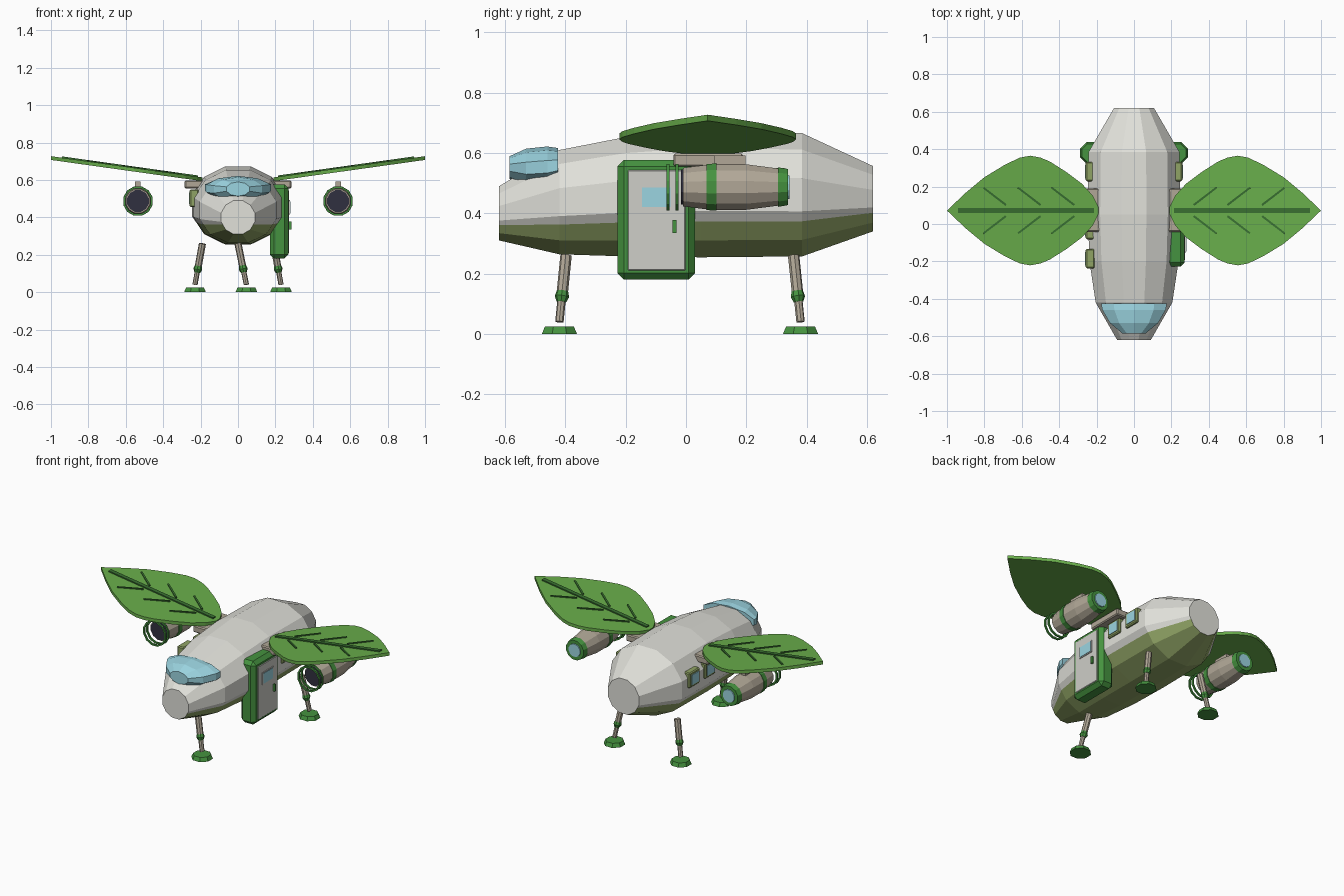
import bpy, bmesh
from math import sin, cos, pi, radians
from mathutils import Vector

if "Cube" in bpy.data.objects:
    bpy.data.objects.remove(bpy.data.objects["Cube"])


def mat(name, r, g, b):
    m = bpy.data.materials.new(name)
    m.diffuse_color = (r, g, b, 1)
    m.use_nodes = True
    m.node_tree.nodes["Principled BSDF"].inputs["Base Color"].default_value = m.diffuse_color
    return m


HULL = mat("hull_white", .75, .75, .70)
OLIVE = mat("olive", .28, .37, .13)
GREEN = mat("green", .06, .29, .05)
LEAF = mat("leaf_green", .14, .42, .07)
VEIN = mat("vein_green", .04, .16, .03)
TAUPE = mat("taupe", .44, .39, .31)
GLASS = mat("glass", .33, .66, .75)
DARK = mat("dark_intake", .03, .03, .05)
PANEL = mat("door_panel", .62, .62, .58)


def finish(name, bm, *mats):
    bmesh.ops.recalc_face_normals(bm, faces=bm.faces[:])
    me = bpy.data.meshes.new(name)
    bm.to_mesh(me)
    bm.free()
    ob = bpy.data.objects.new(name, me)
    bpy.context.collection.objects.link(ob)
    for m in mats:
        me.materials.append(m)
    return ob


def loft(name, rings, *mats, pick=None, closed=False):
    """Skin a row of equal rings; cap the ends, or join them when closed."""
    bm = bmesh.new()
    vs = [[bm.verts.new(p) for p in r] for r in rings]
    n = len(rings[0])
    pairs = list(zip(vs, vs[1:])) + ([(vs[-1], vs[0])] if closed else [])
    for a, b in pairs:
        for i in range(n):
            j = (i + 1) % n
            f = bm.faces.new((a[i], a[j], b[j], b[i]))
            f.material_index = pick(i) if pick else 0
    if not closed:
        bm.faces.new(vs[0])
        bm.faces.new(vs[-1])
    return finish(name, bm, *mats)


def box(name, x, y, z, m, bevel=0):
    bm = bmesh.new()
    bmesh.ops.create_cube(bm, size=1)
    for v in bm.verts:
        v.co = [(a + b) / 2 + c * abs(b - a) for (a, b), c in zip((x, y, z), v.co)]
    if bevel:
        bmesh.ops.bevel(bm, geom=bm.edges[:], offset=bevel, segments=1, affect='EDGES')
    return finish(name, bm, m)


def rod(name, p, q, r1, r2, n, m):
    p, q = Vector(p), Vector(q)
    rot = (q - p).to_track_quat('Z', 'Y')
    rings = [[c + rot @ Vector((r * cos(2 * pi * (i + .5) / n), r * sin(2 * pi * (i + .5) / n), 0))
              for i in range(n)] for c, r in ((p, r1), (q, r2))]
    return loft(name, rings, m)


def turned(name, cx, cz, profile, m, n=12, closed=False):
    """Round part about a y axis, profile given as (y, radius)."""
    rings = [[(cx + r * sin(2 * pi * (i + .5) / n), y, cz + r * cos(2 * pi * (i + .5) / n))
              for i in range(n)] for y, r in profile]
    return loft(name, rings, m, closed=closed)


# Fuselage: twelve-sided hull, with one extra point per side for the olive paint line
def section(y, w, lo, hi):
    half = []
    for a in (15, 45, 75, 105, 135, 165):
        half.append((w * sin(radians(a)) / .966,
                     (lo + hi) / 2 - (hi - lo) / 2 * cos(radians(a)) / .966))
    (x1, z1), (x2, z2) = half[1], half[2]
    half.insert(2, (x1 + (x2 - x1) * .65, z1 + (z2 - z1) * .65))
    return [(x, y, z) for x, z in half] + [(-x, y, z) for x, z in reversed(half)]


hull = [section(*s) for s in ((-.62, .09, .31, .49), (-.42, .205, .264, .61),
                              (-.2, .238, .257, .653), (.05, .247, .254, .673),
                              (.385, .243, .257, .666), (.62, .107, .34, .557))]
loft("fuselage", hull, HULL, OLIVE, pick=lambda i: int(i in (0, 1, 11, 12, 13)))

# Cockpit canopy
canopy = []
for y, w, lo, hi in ((-.424, .185, .505, .614), (-.46, .178, .49, .619),
                     (-.53, .135, .487, .612), (-.585, .065, .515, .588)):
    canopy.append([(w * cos(2 * pi * (i + .5) / 10), y,
                    (lo + hi) / 2 + (hi - lo) / 2 * sin(2 * pi * (i + .5) / 10) / .96)
                   for i in range(10)])
loft("cockpit_canopy", canopy, GLASS)

# Door on the right side
box("door_frame", (.17, .27), (-.228, .03), (.18, .577), GREEN, .022)
box("door_panel", (.25, .274), (-.193, -.002), (.21, .543), PANEL, .003)
box("door_window_frame", (.26, .278), (-.152, -.045), (.415, .492), PANEL)
box("door_window", (.26, .28), (-.146, -.051), (.421, .486), GLASS)
box("door_handle", (.27, .286), (-.044, -.032), (.335, .378), GREEN)

# Side windows
for side, ys in ((-1, (-.185, -.03, .125, .28)), (1, (.125, .28))):
    for y in ys:
        box("window_frame", (side * .21, side * .258), (y - .052, y + .052), (.455, .55), OLIVE, .006)
        box("window_pane", (side * .24, side * .262), (y - .036, y + .036), (.471, .534), GLASS)

# Leaf wings, engines and their mounts
outline = [(.19, .02), (.22, .08), (.28, .145), (.36, .205), (.45, .262), (.50, .283), (.555, .293),
           (.61, .283), (.69, .245), (.80, .178), (.90, .095)]
WY = .072


def wing_z(x):
    return .615 + (x - .2) * .14


for side in (-1, 1):
    loop = [(x, WY + w) for x, w in outline] + [(1, WY)] + [(x, WY - w) for x, w in reversed(outline)]
    loft("leaf_wing", [[(side * x, y, wing_z(x) - d) for x, y in loop] for d in (0, .02)], LEAF)
    rib = [[(side * x, WY + dy, wing_z(x) + dz) for dy, dz in
            ((-.013, -.004), (.013, -.004), (.013, .007), (-.013, .007))] for x in (.215, .94)]
    loft("leaf_midrib", rib, VEIN)
    for x in (.32, .50, .685):
        for s in (-1, 1):
            rod("leaf_vein", (side * x, WY + s * .03, wing_z(x)),
                (side * (x + .12), WY + s * .122, wing_z(x + .12)), .008, .007, 4, VEIN)
    box("wing_root", (side * .17, side * .285), (-.042, .19), (.555, .598), TAUPE, .006)

    ex, ez = side * .535, .487
    box("engine_pylon", (ex - .015, ex + .015), (.095, .197), (.55, .592), TAUPE)
    turned("engine_body", ex, ez, ((-.01, .066), (.08, .078), (.2, .078), (.335, .06)), TAUPE)
    turned("engine_intake", ex, ez, ((-.016, .06), (0, .06)), DARK)
    turned("engine_band", ex, ez, ((.068, .079), (.102, .081)), GREEN)
    turned("engine_tail_ring", ex, ez, ((.305, .068), (.338, .062)), GREEN)
    turned("engine_exhaust", ex, ez, ((.33, .043), (.343, .04)), GLASS)
    for y in (-.06, -.03):
        turned("intake_hoop", ex, ez, ((y - .005, .08), (y + .005, .08),
                                       (y + .005, .07), (y - .005, .07)), GREEN, closed=True)

# Landing legs: one in front, two behind
for name, top, foot in (("front_leg", (0, -.398), (.045, -.42)),
                        ("rear_leg_right", (.19, .357), (.23, .38)),
                        ("rear_leg_left", (-.19, .357), (-.23, .38))):
    a, b = Vector((*top, .26)), Vector((*foot, .04))
    rod(name + "_upper", a, a.lerp(b, .58), .019, .019, 8, TAUPE)
    rod(name + "_joint_top", a.lerp(b, .52), a.lerp(b, .62), .018, .024, 8, GREEN)
    rod(name + "_joint_low", a.lerp(b, .62), a.lerp(b, .70), .024, .016, 8, GREEN)
    rod(name + "_lower", a.lerp(b, .6), b, .014, .014, 8, TAUPE)
    rod(name + "_foot", (*foot, 0), (*foot, .024), .063, .052, 8, GREEN)
